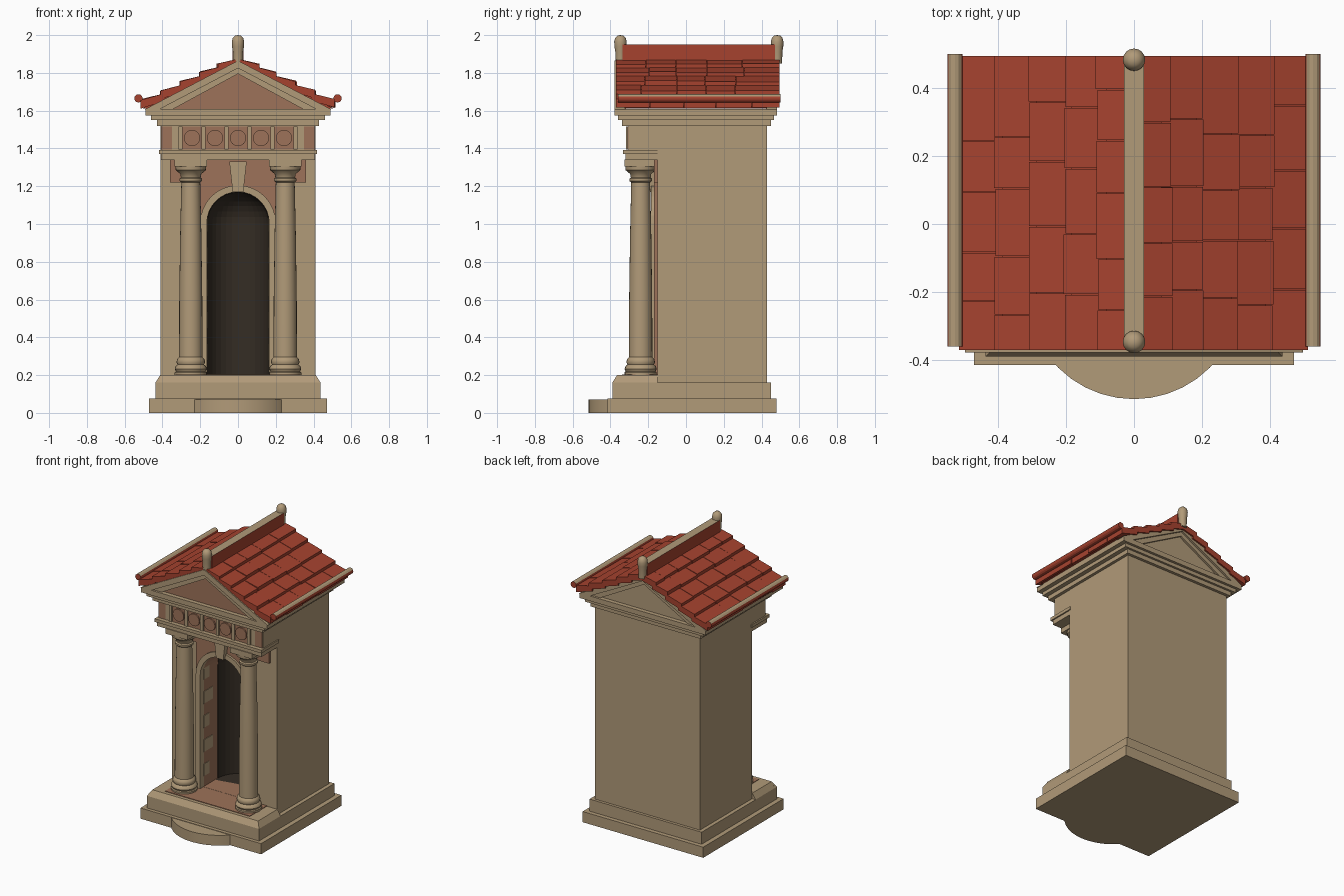
import bpy, bmesh, math, random
from mathutils import Vector

random.seed(4)
if "Cube" in bpy.data.objects:
    bpy.data.objects.remove(bpy.data.objects["Cube"], do_unlink=True)


def material(name, rgb):
    m = bpy.data.materials.new(name)
    m.use_nodes = True
    m.diffuse_color = (*rgb, 1)
    bsdf = next(n for n in m.node_tree.nodes if n.type == "BSDF_PRINCIPLED")
    bsdf.inputs["Base Color"].default_value = (*rgb, 1)
    bsdf.inputs["Roughness"].default_value = 0.9
    return m


STONE = material("tan stone", (0.44, 0.325, 0.19))
RED = material("red roof tile", (0.38, 0.055, 0.028))
CLAY = material("terracotta plaster", (0.34, 0.17, 0.10))
DARK = material("dark niche", (0.035, 0.026, 0.018))


def finish(name, bm, *mats):
    bmesh.ops.recalc_face_normals(bm, faces=bm.faces)
    me = bpy.data.meshes.new(name)
    bm.to_mesh(me)
    bm.free()
    ob = bpy.data.objects.new(name, me)
    bpy.context.collection.objects.link(ob)
    for m in mats:
        me.materials.append(m)
    return ob


def prism(name, pts, y0, y1, *mats):
    """Extrude an (x, z) outline along y."""
    bm = bmesh.new()
    f = bm.faces.new([bm.verts.new((x, y0, z)) for x, z in pts])
    new = bmesh.ops.extrude_face_region(bm, geom=[f])["geom"]
    bmesh.ops.translate(bm, vec=(0, y1 - y0, 0),
                        verts=[v for v in new if isinstance(v, bmesh.types.BMVert)])
    return finish(name, bm, *mats)


def box(name, x0, x1, y0, y1, z0, z1, *mats):
    return prism(name, [(x0, z0), (x1, z0), (x1, z1), (x0, z1)], y0, y1, *mats)


def slab(name, half, y0, y1, z0, z1, mat):
    return box(name, -half, half, y0, y1, z0, z1, mat)


def lathe(name, profile, x, y, mat, steps=24, smooth=True):
    """Spin an (r, z) profile about a vertical axis."""
    bm = bmesh.new()
    vs = [bm.verts.new((r, 0, z)) for r, z in profile]
    es = [bm.edges.new(p) for p in zip(vs, vs[1:])]
    bmesh.ops.spin(bm, geom=vs + es, axis=(0, 0, 1), cent=(0, 0, 0),
                   angle=math.tau, steps=steps, use_duplicate=False)
    bmesh.ops.remove_doubles(bm, verts=bm.verts, dist=0.0005)
    bmesh.ops.translate(bm, vec=(x, y, 0), verts=bm.verts)
    ob = finish(name, bm, mat)
    if smooth:
        bpy.ops.object.select_all(action="DESELECT")
        ob.select_set(True)
        bpy.context.view_layer.objects.active = ob
        bpy.ops.object.shade_smooth_by_angle(angle=math.radians(40))
    return ob


def paint(ob, rule):
    for p in ob.data.polygons:
        p.material_index = rule(p)


def arch(r, n=16):
    """Half-circle points from the right spring to the left spring."""
    return [(r * math.cos(math.pi * i / n), SPRING + r * math.sin(math.pi * i / n))
            for i in range(n + 1)]


SPRING, NICHE, FLOOR = 1.005, 0.165, 0.205

# Stepped base with a rounded front step
slab("base_slab", 0.47, -0.415, 0.48, 0, 0.075, STONE)
lathe("round_step", [(0, 0), (0.315, 0), (0.315, 0.072), (0, 0.072)], 0, -0.2, STONE, 40)
slab("plinth", 0.437, -0.39, 0.45, 0.075, 0.16, STONE)
prism("porch_floor", [(-0.437, 0.16), (0.437, 0.16), (0.412, 0.2), (-0.412, 0.2)],
      -0.365, -0.15, STONE)
edge = box("porch_front_chamfer", -0.437, 0.437, -0.39, -0.365, 0.16, 0.2, STONE)
for v in edge.data.vertices:
    if v.co.z > 0.18:
        v.co.x *= 0.943
        v.co.y = -0.365
slab("porch_paving", 0.33, -0.34, -0.15, 0.2, 0.204, CLAY)

# Main block with a round-backed niche cut into the front
body = box("main_block", -0.41, 0.41, -0.15, 0.43, 0.16, 1.54, STONE, CLAY, DARK)
opening = arch(NICHE) + [(-NICHE, FLOOR), (NICHE, FLOOR)]
hollow = [(0, FLOOR), (0.163, FLOOR)] + [
    (0.163 * math.cos(a * math.pi / 16), SPRING + 0.163 * math.sin(a * math.pi / 16))
    for a in range(8)] + [(0, SPRING + 0.163)]
cutters = [prism("opening_cutter", opening, -0.3, 0.01, CLAY),
           lathe("niche_cutter", hollow, 0, 0.012, DARK, 32, False)]
bpy.context.view_layer.objects.active = body
for c in cutters:
    mod = body.modifiers.new("niche", "BOOLEAN")
    mod.operation, mod.solver, mod.object = "DIFFERENCE", "EXACT", c
    bpy.context.view_layer.update()
    bpy.ops.object.modifier_apply(modifier=mod.name)
    bpy.data.objects.remove(c, do_unlink=True)


def niche_colour(p):
    c = p.center
    if abs(c.x) < 0.17 and -0.145 < c.y < 0.2 and 0.19 < c.z < 1.19:
        return 2 if c.y > 0 else 1
    return 0


paint(body, niche_colour)

# Plastered front wall, arch surround and keystone
prism("front_plaster", arch(0.18) + [(-0.18, 0.2), (-0.21, 0.2), (-0.21, 1.22), (-0.36, 1.22),
      (-0.36, 1.34), (0.36, 1.34), (0.36, 1.22), (0.21, 1.22), (0.21, 0.2), (0.18, 0.2)],
      -0.17, -0.145, CLAY)
prism("arch_surround", arch(0.2) + [(-0.2, 0.2), (-NICHE, 0.2)] + arch(NICHE)[::-1]
      + [(NICHE, 0.2), (0.2, 0.2)], -0.185, -0.145, STONE)
prism("keystone", [(-0.028, 1.17), (0.028, 1.17), (0.046, 1.33), (-0.046, 1.33)],
      -0.205, -0.15, STONE)
for s in (-1, 1):
    for i in range(5):
        z = 0.28 + i * 0.17
        xs = sorted((s * 0.161, s * 0.168))
        box("jamb_stone", *xs, -0.15, -0.09 + 0.04 * (i % 2), z, z + 0.085, STONE)

# Columns
shaft = [(0, 0.2), (0.085, 0.2), (0.085, 0.215), (0.079, 0.22), (0.085, 0.232), (0.08, 0.248),
         (0.07, 0.255), (0.076, 0.268), (0.072, 0.285), (0.062, 0.295), (0.061, 0.6),
         (0.056, 0.95), (0.05, 1.22), (0.06, 1.228), (0.06, 1.24), (0.052, 1.246),
         (0.056, 1.265), (0.08, 1.285), (0.082, 1.31), (0, 1.31)]
for s in (-1, 1):
    lathe("column", shaft, s * 0.25, -0.24, STONE)
    box("abacus", s * 0.25 - 0.086, s * 0.25 + 0.086, -0.326, -0.15, 1.305, 1.342, STONE)

# Entablature with a panelled frieze
slab("architrave", 0.408, -0.32, -0.14, 1.338, 1.37, STONE)
slab("architrave_lip", 0.417, -0.334, -0.14, 1.37, 1.392, STONE)
slab("frieze", 0.408, -0.305, -0.14, 1.392, 1.535, STONE)
for s in (-1, 1):
    xs = sorted((s * 0.35, s * 0.405))
    box("frieze_end_panel", *xs, -0.309, -0.30, 1.395, 1.515, CLAY)
slab("frieze_field", 0.31, -0.309, -0.30, 1.395, 1.515, CLAY)
for i in range(6):
    x = (i - 2.5) * 0.122
    box("frieze_bar", x - 0.011, x + 0.011, -0.318, -0.30, 1.395, 1.515, STONE)
for i in range(5):
    disc = [((i - 2) * 0.122 + 0.043 * math.cos(a * math.tau / 16),
             1.455 + 0.043 * math.sin(a * math.tau / 16)) for a in range(16)]
    prism("frieze_disc", disc, -0.318, -0.30, CLAY)

# Cornice all round
for half, y0, y1, z0, z1 in ((0.43, -0.34, 0.45, 1.52, 1.55), (0.46, -0.36, 0.465, 1.55, 1.575),
                             (0.49, -0.378, 0.483, 1.575, 1.61)):
    slab("cornice_course", half, y0, y1, z0, z1, STONE)


# Pediments front and back
def chevron(w, top, w_in, top_in):
    return [(-w, 1.605), (0, top), (w, 1.605), (w_in, 1.605), (0, top_in), (-w_in, 1.605)]


for end, y, d, mat in (("front", -0.378, 1, CLAY), ("back", 0.483, -1, STONE)):
    prism(end + "_raking_cornice", chevron(0.497, 1.865, 0.42, 1.825), y, y + d * 0.06, STONE)
    prism(end + "_raking_moulding", chevron(0.43, 1.83, 0.35, 1.795),
          y + d * 0.015, y + d * 0.06, STONE)
    prism(end + "_tympanum", [(-0.43, 1.605), (0.43, 1.605), (0, 1.83)],
          y + d * 0.03, y + d * 0.05, mat)

# Roof core and overlapping tile rows
prism("roof_core", [(-0.505, 1.612), (0.505, 1.612), (0, 1.868)], -0.325, 0.43, RED)
for s in (-1, 1):
    for k, xo in enumerate((0.11, 0.205, 0.308, 0.41, 0.512)):
        y, stop = -0.37, 0.497
        first = True
        while y < stop - 0.001:
            step = random.uniform(0.1, 0.18) if first else random.uniform(0.14, 0.2)
            end = stop if stop - y - step < 0.1 else y + step
            out = xo + random.uniform(-0.004, 0.004)
            top = 1.90 - 0.47 * out + random.uniform(-0.003, 0.003)
            xi = max(xo - 0.125, 0)
            zi = 1.90 - 0.47 * xi - 0.026
            prism("roof_tile", [(s * xi, zi), (s * out, top), (s * out, top - 0.045),
                  (s * xi, zi - 0.04)], y, end - 0.003, RED)
            y, first = end, False

# Rolled eaves, pale on top
for s in (-1, 1):
    roll = [(s * 0.527 + 0.022 * math.cos(a * math.tau / 12),
             1.665 + 0.022 * math.sin(a * math.tau / 12)) for a in range(12)]
    ob = prism("eave_roll", roll, -0.36, 0.5, RED, STONE)
    paint(ob, lambda p: int(p.normal.z > 0.3))

# Ridge beam, pale on top, with rounded end finials
ridge = box("ridge_beam", -0.03, 0.03, -0.335, 0.47, 1.85, 1.95, RED, STONE)
paint(ridge, lambda p: int(p.normal.z > 0.5))
knob = [(0, 1.85), (0.026, 1.85), (0.027, 1.91), (0.032, 1.94), (0.033, 1.965),
        (0.028, 1.985), (0.016, 1.997), (0, 2.0)]
for y in (-0.347, 0.483):
    lathe("ridge_finial", knob, 0, y, STONE, 16)
